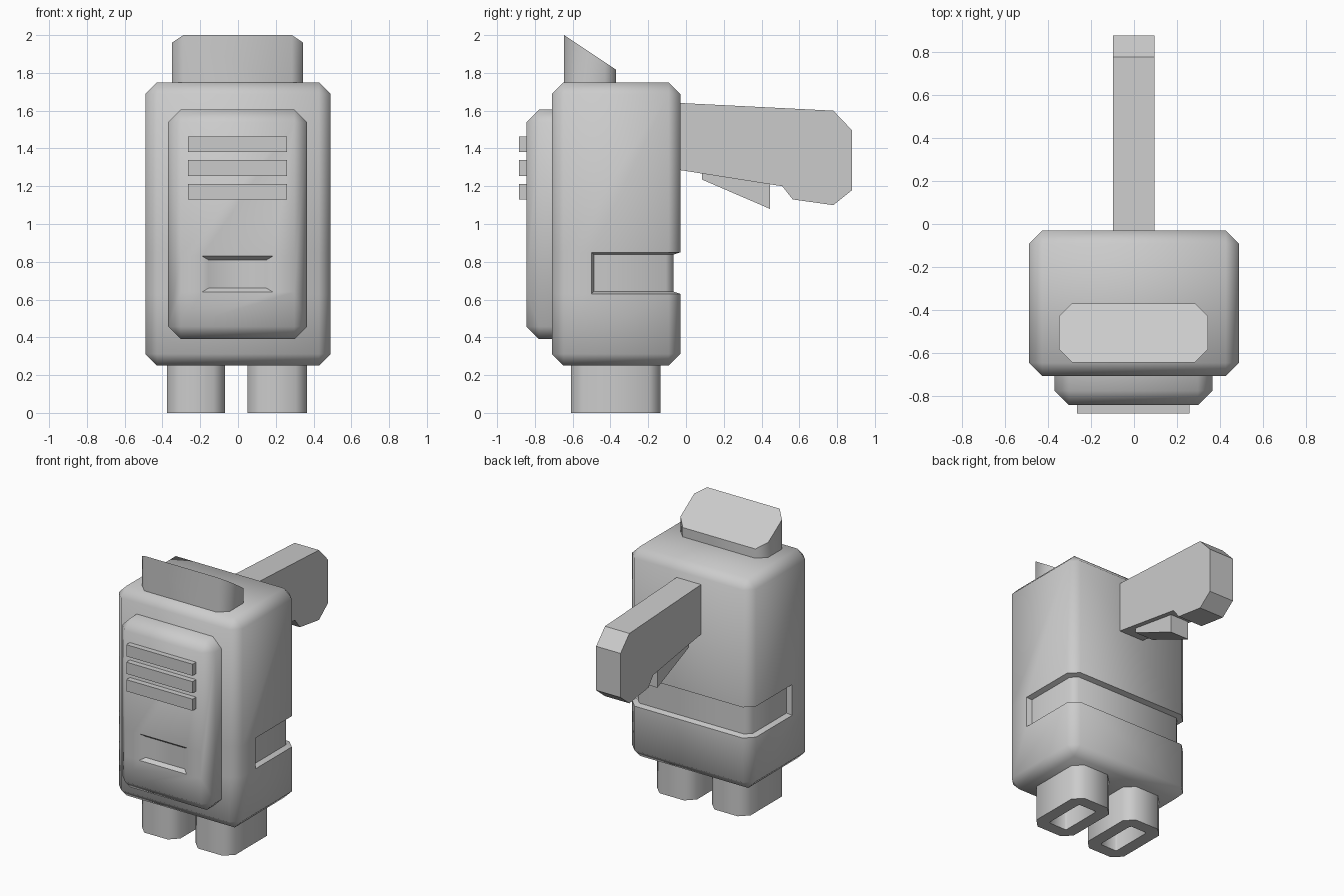
import bpy, bmesh, math
from mathutils import Vector

cube = bpy.data.objects.get("Cube")
if cube:
    bpy.data.objects.remove(cube, do_unlink=True)

grey = bpy.data.materials.new("plain grey")
grey.use_nodes = True
colour = (0.6, 0.6, 0.6, 1)
grey.diffuse_color = colour
grey.node_tree.nodes["Principled BSDF"].inputs["Base Color"].default_value = colour


def finish(bm, name, smooth=None):
    bmesh.ops.recalc_face_normals(bm, faces=bm.faces)
    mesh = bpy.data.meshes.new(name)
    bm.to_mesh(mesh)
    bm.free()
    ob = bpy.data.objects.new(name, mesh)
    bpy.context.collection.objects.link(ob)
    mesh.materials.append(grey)
    if smooth:
        bpy.ops.object.select_all(action="DESELECT")
        ob.select_set(True)
        bpy.context.view_layer.objects.active = ob
        bpy.ops.object.shade_smooth_by_angle(angle=math.radians(smooth))
    return ob


def box(lo, hi):
    bm = bmesh.new()
    lo, hi = Vector(lo), Vector(hi)
    bmesh.ops.create_cube(bm, size=1)
    for v in bm.verts:
        v.co = Vector((lo[i] + (v.co[i] + 0.5) * (hi[i] - lo[i]) for i in range(3)))
    return bm


def chamfer(bm, width, rule=lambda e: True):
    bmesh.ops.bevel(bm, geom=[e for e in bm.edges if rule(e)], offset=width,
                    segments=1, affect="EDGES", profile=0.5)


def slice_faces(bm, co, normal, rule=lambda c: True):
    faces = [f for f in bm.faces if rule(f.calc_center_median())]
    geom = set(faces)
    for f in faces:
        geom.update(f.edges)
        geom.update(f.verts)
    bmesh.ops.bisect_plane(bm, geom=list(geom), plane_co=co, plane_no=normal)


def upright(e):
    return abs(e.verts[0].co.z - e.verts[1].co.z) > 0.1


def side_profile(name, points, x0, x1):
    bm = bmesh.new()
    face = bm.faces.new([bm.verts.new((x0, y, z)) for y, z in points])
    new = bmesh.ops.extrude_face_region(bm, geom=[face])["geom"]
    for v in new:
        if isinstance(v, bmesh.types.BMVert):
            v.co.x = x1
    return finish(bm, name)


# Body with a groove wrapped round the back
bm = box((-0.49, -0.71, 0.25), (0.49, -0.03, 1.75))
chamfer(bm, 0.062)
for z in (0.63, 0.85):
    slice_faces(bm, (0, 0, z), (0, 0, 1))
in_band = lambda c: 0.63 < c.z < 0.85
slice_faces(bm, (0, -0.50, 0), (0, 1, 0), in_band)
groove = [f for f in bm.faces
          if in_band(f.calc_center_median()) and f.calc_center_median().y > -0.5]
bmesh.ops.inset_region(bm, faces=groove, thickness=0.012, depth=-0.035,
                       use_even_offset=True, use_boundary=True)
finish(bm, "body", 46)

# Front panel with a shallow recess
bm = box((-0.37, -0.845, 0.39), (0.365, -0.65, 1.605))
chamfer(bm, 0.067, lambda e: any(v.co.y < -0.8 for v in e.verts))
on_front = lambda c: c.y < -0.84
for z in (0.64, 0.83):
    slice_faces(bm, (0, 0, z), (0, 0, 1), on_front)
in_recess = lambda c: on_front(c) and 0.64 < c.z < 0.83
for x in (-0.19, 0.185):
    slice_faces(bm, (x, 0, 0), (1, 0, 0), in_recess)
recess = [f for f in bm.faces if in_recess(f.calc_center_median())
          and abs(f.calc_center_median().x) < 0.1]
bmesh.ops.inset_region(bm, faces=recess, thickness=0.02, depth=-0.025,
                       use_even_offset=True, use_boundary=True)
for v in {v for f in recess for v in f.verts}:
    v.co.x *= 0.92
finish(bm, "front_panel", 46)

# Vent bars
for i in range(3):
    z = 1.13 + i * 0.125
    finish(box((-0.265, -0.885, z), (0.26, -0.83, z + 0.083)), f"vent_bar_{i + 1}")

# Cap with a sloping top
bm = box((-0.35, -0.645, 1.70), (0.345, -0.37, 2.1))
chamfer(bm, 0.06, upright)
slope = Vector((0, 0.18, 0.27))
cut = bmesh.ops.bisect_plane(bm, geom=bm.verts[:] + bm.edges[:] + bm.faces[:],
                             plane_co=(0, -0.645, 2.0), plane_no=slope, clear_outer=True)
bmesh.ops.contextual_create(bm, geom=[e for e in cut["geom_cut"]
                                      if isinstance(e, bmesh.types.BMEdge)])
finish(bm, "sloped_cap", 46)

# Hollow feet
for name, x0, x1 in (("right_foot", -0.375, -0.07), ("left_foot", 0.05, 0.365)):
    bm = box((x0, -0.61, 0), (x1, -0.135, 0.27))
    chamfer(bm, 0.06, upright)
    sole = [f for f in bm.faces if f.calc_center_median().z < 0.01]
    bmesh.ops.inset_region(bm, faces=sole, thickness=0.085, use_even_offset=True)
    hole = bmesh.ops.extrude_face_region(bm, geom=sole)["geom"]
    bmesh.ops.delete(bm, geom=[f for f in sole if f.is_valid], context="FACES_ONLY")
    bmesh.ops.translate(bm, vec=(0, 0, 0.2),
                        verts=[v for v in hole if isinstance(v, bmesh.types.BMVert)])
    finish(bm, name, 46)

# Rear handle and the fin beneath it
side_profile("rear_handle", [(-0.06, 1.642), (0.78, 1.60), (0.88, 1.495), (0.88, 1.18),
                             (0.78, 1.10), (0.565, 1.13), (0.51, 1.20), (-0.06, 1.29)],
             -0.098, 0.095)
side_profile("handle_fin", [(0.085, 1.30), (0.085, 1.235), (0.445, 1.08), (0.445, 1.24)],
             -0.085, 0.06)
